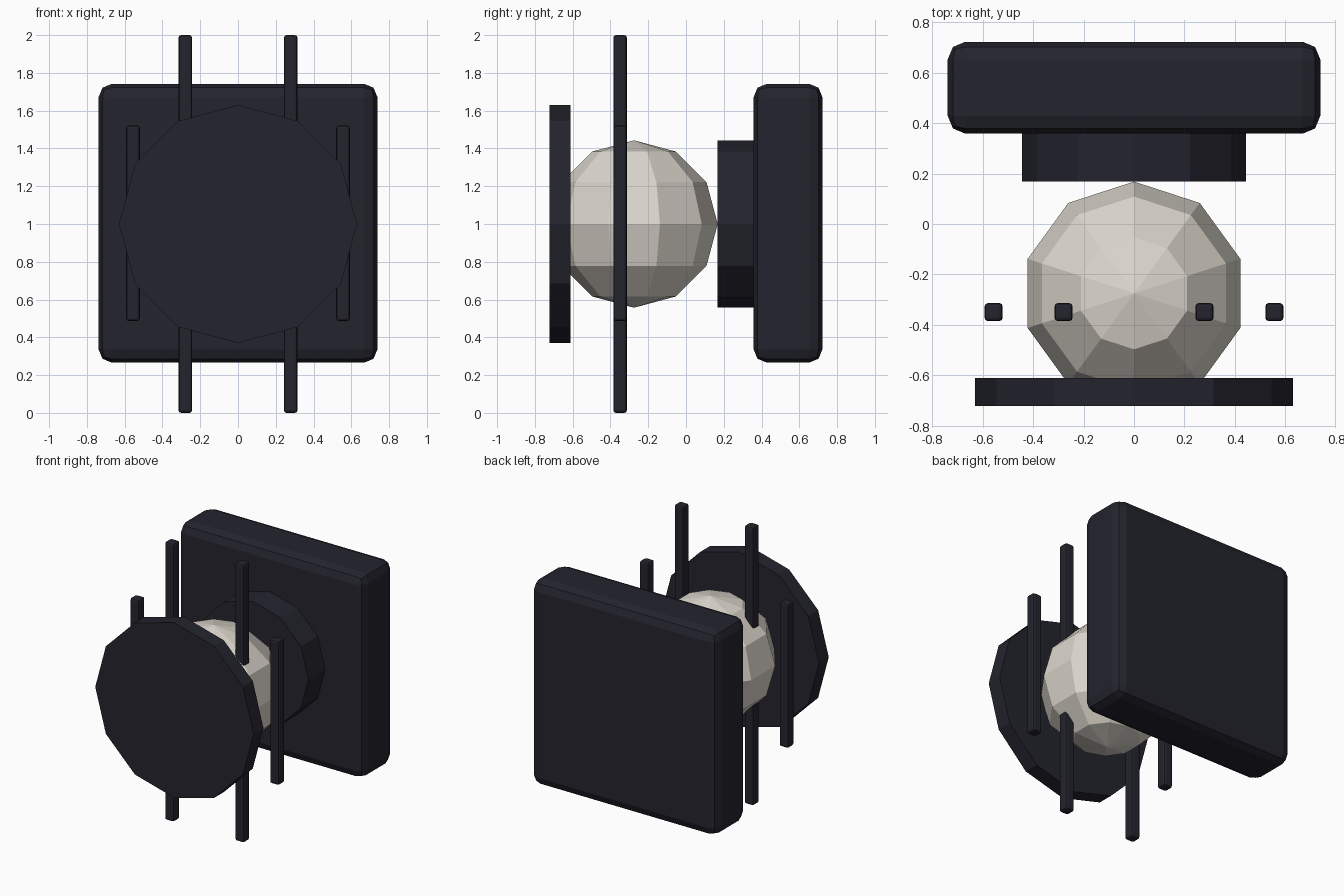
import bpy, bmesh, math
from mathutils import Matrix, Vector

if "Cube" in bpy.data.objects:
    bpy.data.objects.remove(bpy.data.objects["Cube"])


def material(name, rgb):
    m = bpy.data.materials.new(name)
    m.diffuse_color = (*rgb, 1)
    m.use_nodes = True
    m.node_tree.nodes["Principled BSDF"].inputs["Base Color"].default_value = m.diffuse_color
    return m


DARK = material("dark navy", (0.017, 0.017, 0.027))
PALE = material("pale bone", (0.72, 0.68, 0.61))
MID_Z = 1.0


def finish(name, bm, mat):
    bmesh.ops.recalc_face_normals(bm, faces=bm.faces)
    me = bpy.data.meshes.new(name)
    bm.to_mesh(me)
    bm.free()
    me.materials.append(mat)
    ob = bpy.data.objects.new(name, me)
    bpy.context.collection.objects.link(ob)
    return ob


def bevelled_box(name, center, size, bevel, segments):
    bm = bmesh.new()
    bmesh.ops.create_cube(bm, size=1, matrix=Matrix.Translation(center) @ Matrix.Diagonal((*size, 1)))
    bmesh.ops.bevel(bm, geom=bm.edges[:], offset=bevel, segments=segments,
                    profile=0.5, affect='EDGES')
    return finish(name, bm, DARK)


def disc(name, radius, y0, y1):
    # twelve-sided drum lying along y
    bm = bmesh.new()
    mat = Matrix.Translation((0, (y0 + y1) / 2, MID_Z)) @ Matrix.Rotation(math.pi / 2, 4, 'X')
    bmesh.ops.create_cone(bm, cap_ends=True, segments=12, radius1=radius, radius2=radius,
                          depth=y1 - y0, matrix=mat)
    return finish(name, bm, DARK)


# back slab and its round collar, front disc
bevelled_box("back_slab", (0, 0.54, 1.004), (1.476, 0.364, 1.476), 0.07, 2)
disc("back_collar", 0.443, 0.168, 0.37)
disc("front_disc", 0.63, -0.722, -0.611)

# faceted ball: half-circle profile spun in ten steps, with a corner facing +y
center, r = Vector((0, -0.275, MID_Z)), 0.443
bm = bmesh.new()
pts = [bm.verts.new(center + Vector((0, r * math.sin(a), r * math.cos(a))))
       for a in (math.pi * i / 6 for i in range(7))]
edges = [bm.edges.new(p) for p in zip(pts, pts[1:])]
bmesh.ops.spin(bm, geom=pts + edges, cent=center, axis=(0, 0, 1),
               angle=2 * math.pi, steps=10)
bmesh.ops.remove_doubles(bm, verts=bm.verts, dist=0.001)
finish("ball", bm, PALE)

# upright rods: long inner pair and short outer pair
for side, s in (("left", -1), ("right", 1)):
    bevelled_box(f"long_rod_{side}", (s * 0.279, -0.349, 1.0), (0.072, 0.072, 2.0), 0.014, 2)
    bevelled_box(f"short_rod_{side}", (s * 0.556, -0.349, 1.004), (0.072, 0.072, 1.035), 0.014, 2)
